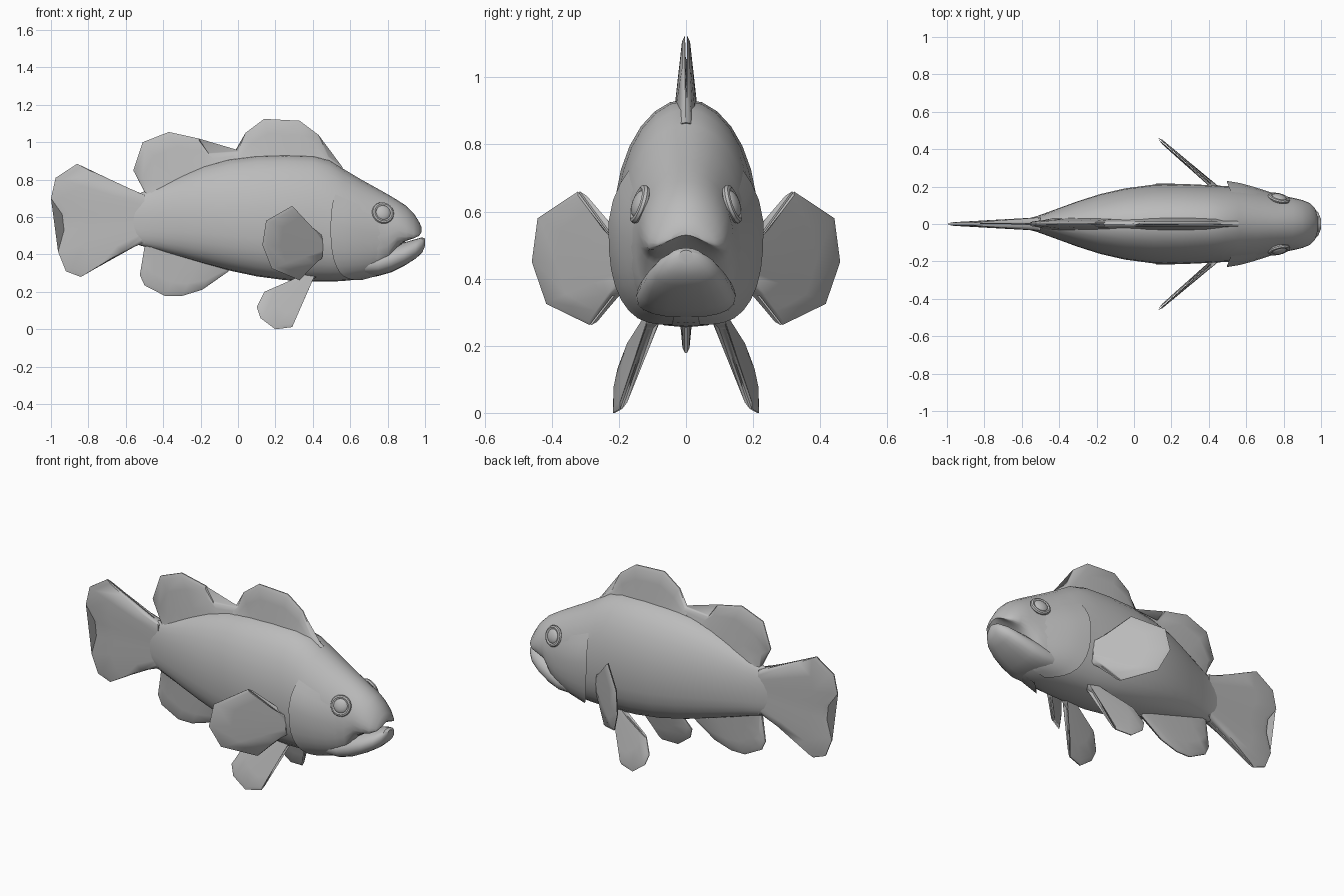
import bpy, bmesh, math
from mathutils import Vector

cube = bpy.data.objects.get("Cube")
if cube:
    bpy.data.objects.remove(cube, do_unlink=True)

grey = bpy.data.materials.new("plain grey")
grey.use_nodes = True
grey.diffuse_color = (0.5, 0.5, 0.5, 1)
grey.node_tree.nodes["Principled BSDF"].inputs["Base Color"].default_value = (0.5, 0.5, 0.5, 1)


def finish(obj, angle=40):
    obj.data.materials.append(grey)
    bpy.ops.object.select_all(action='DESELECT')
    obj.select_set(True)
    bpy.context.view_layer.objects.active = obj
    bpy.ops.object.shade_smooth_by_angle(angle=math.radians(angle))


def loft(name, rows, closed=True, angle=40):
    """Skin equal-length rows of points; closed rows get end caps."""
    bm = bmesh.new()
    vs = [[bm.verts.new(p) for p in r] for r in rows]
    n = len(rows[0])
    for a, b in zip(vs, vs[1:]):
        for i in range(n if closed else n - 1):
            j = (i + 1) % n
            bm.faces.new((a[i], a[j], b[j], b[i]))
    if closed:
        bm.faces.new(vs[0])
        bm.faces.new(vs[-1])
    bmesh.ops.recalc_face_normals(bm, faces=bm.faces)
    mesh = bpy.data.meshes.new(name)
    bm.to_mesh(mesh)
    bm.free()
    obj = bpy.data.objects.new(name, mesh)
    bpy.context.collection.objects.link(obj)
    finish(obj, angle)
    return obj


def section(st, a, k=0.0):
    """Point at angle a on a body station: x, bottom, top, half width, arch."""
    x, zb, zt, w, arch = st
    zc = zb + 0.45 * (zt - zb)
    c, s = math.cos(a), math.sin(a)
    e = 1.0 if s > 0 else 0.78
    y = math.copysign(abs(c) ** e, c)
    z = math.copysign(abs(s) ** e, s) * ((zt - zc) if s > 0 else (zc - zb))
    return Vector((x, y * w * (1 + k), zc + z * (1 + k) - arch * y * y))


def ring(st, n=28):
    return [section(st, 2 * math.pi * i / n) for i in range(n)]


# Body and upper jaw stations
BODY = [
    (-0.60, 0.48, 0.71, 0.022, 0), (-0.52, 0.447, 0.73, 0.042, 0),
    (-0.42, 0.42, 0.77, 0.078, 0), (-0.30, 0.385, 0.825, 0.122, 0),
    (-0.18, 0.35, 0.875, 0.160, 0), (-0.05, 0.315, 0.91, 0.190, 0),
    (0.10, 0.283, 0.93, 0.210, 0), (0.25, 0.263, 0.935, 0.215, 0),
    (0.40, 0.255, 0.93, 0.208, 0), (0.49, 0.255, 0.905, 0.203, 0),
    (0.56, 0.258, 0.86, 0.200, 0), (0.66, 0.268, 0.80, 0.185, 0),
    (0.75, 0.285, 0.75, 0.163, 0), (0.80, 0.32, 0.722, 0.150, 0),
    (0.85, 0.435, 0.692, 0.140, 0.02), (0.90, 0.478, 0.66, 0.128, 0.04),
    (0.94, 0.505, 0.62, 0.112, 0.05), (0.968, 0.522, 0.575, 0.085, 0.04),
    (0.98, 0.53, 0.55, 0.045, 0.02),
]
loft("body", [ring(s) for s in BODY])

JAW = [
    (0.68, 0.285, 0.42, 0.150, 0), (0.75, 0.285, 0.43, 0.148, 0),
    (0.82, 0.305, 0.45, 0.137, 0), (0.89, 0.34, 0.465, 0.120, 0),
    (0.95, 0.378, 0.482, 0.095, 0), (0.985, 0.41, 0.492, 0.062, 0),
    (1.00, 0.445, 0.485, 0.025, 0),
]
loft("lower_jaw", [ring(s, 20) for s in JAW])


def station(x):
    for a, b in zip(BODY, BODY[1:]):
        if a[0] <= x <= b[0]:
            t = (x - a[0]) / (b[0] - a[0])
            return tuple(p + (q - p) * t for p, q in zip(a, b))


# Flared gill covers with a closed rear lip
for side, sign in (("left", 1), ("right", -1)):
    rows = []
    for i in range(13):
        deg = 32 - i * 9.5
        a = math.radians(deg)
        rear = 0.495 + 0.16 * (deg / 80) ** 2
        flare = 0.14 * min(1, (32 - deg) / 25) * max(0.2, math.cos(a))
        row = [section(station(rear + 0.03), a, -0.06)]
        for u in (0, 0.25, 0.5, 0.75, 1):
            x = rear + (0.77 - rear) * u
            row.append(section(station(x), a, flare * (1 - u) - 0.01 * u))
        rows.append([Vector((p.x, p.y * sign, p.z)) for p in row])
    loft(side + "_gill_cover", rows, closed=False)


def fin(name, base, edge, thick, depth=lambda x, z: 0.0, sign=1):
    """Tapered blade from a base line to an outer edge, both (x, z)."""
    rows = []
    for t in (0, 0.35, 0.7, 0.93, 1):
        half = thick[0] + (thick[1] - thick[0]) * t if t < 1 else 0.003
        pts = [(b[0] + (e[0] - b[0]) * t, b[1] + (e[1] - b[1]) * t) for b, e in zip(base, edge)]
        near = [(x, sign * (depth(x, z) - half), z) for x, z in pts]
        far = [(x, sign * (depth(x, z) + half), z) for x, z in pts]
        rows.append(near + far[::-1])
    loft(name, rows, angle=50)


def line(a, b, n):
    return [(a[0] + (b[0] - a[0]) * i / (n - 1), a[1] + (b[1] - a[1]) * i / (n - 1)) for i in range(n)]


# Fins on the centre plane
edge = [(-0.02, 0.945), (0.0, 0.955), (0.04, 1.05), (0.14, 1.125), (0.33, 1.115),
        (0.43, 1.04), (0.485, 0.925), (0.56, 0.865)]
fin("front_dorsal_fin", line((-0.02, 0.87), (0.52, 0.84), 8), edge, (0.04, 0.010))

edge = [(-0.50, 0.735), (-0.56, 0.85), (-0.51, 1.0), (-0.37, 1.055), (-0.21, 1.02),
        (-0.16, 0.943), (0.01, 0.955)]
fin("rear_dorsal_fin", line((-0.47, 0.70), (0.01, 0.87), 7), edge, (0.035, 0.010))

edge = [(-0.50, 0.44), (-0.525, 0.29), (-0.50, 0.235), (-0.39, 0.178), (-0.30, 0.178),
        (-0.19, 0.212), (-0.05, 0.31)]
fin("anal_fin", line((-0.48, 0.48), (-0.05, 0.36), 7), edge, (0.03, 0.009))

edge = [(-0.55, 0.737), (-0.86, 0.885), (-0.975, 0.81), (-1.0, 0.70), (-0.94, 0.615),
        (-0.93, 0.53), (-0.962, 0.415), (-0.92, 0.31), (-0.84, 0.28), (-0.55, 0.448)]
fin("tail_fin", line((-0.50, 0.72), (-0.50, 0.46), 10), edge, (0.036, 0.008))

# Paired fins
PECTORAL = [(0.41, 0.52), (0.29, 0.66), (0.15, 0.58), (0.13, 0.45), (0.18, 0.325),
            (0.33, 0.262), (0.41, 0.35)]
PELVIC = [(0.37, 0.25), (0.29, 0.012), (0.20, 0.0), (0.12, 0.06), (0.10, 0.12),
          (0.14, 0.20), (0.30, 0.265)]
for side, sign in (("left", 1), ("right", -1)):
    fin(side + "_pectoral_fin", line((0.46, 0.50), (0.45, 0.38), 7), PECTORAL, (0.022, 0.012),
        lambda x, z: 0.19 + (0.44 - x) * 0.86, sign)
    fin(side + "_pelvic_fin", line((0.42, 0.28), (0.35, 0.30), 7), PELVIC, (0.02, 0.010),
        lambda x, z: 0.10 + (0.28 - z) * 0.28 + (0.38 - x) * 0.2, sign)

    # Eyeball and raised rim, turned to follow the head
    turn = (math.radians(-90 + 22 * sign) if sign < 0 else math.radians(-68), 0, math.radians(-14 * sign))
    turn = (math.radians(-72 * sign), 0, math.radians(-14 * sign))
    spot = (0.775, sign * 0.138, 0.622)
    bpy.ops.mesh.primitive_uv_sphere_add(segments=20, ring_count=12, radius=0.043, location=spot, rotation=turn)
    eye = bpy.context.object
    eye.name = side + "_eye"
    eye.scale.z = 0.5
    finish(eye)
    bpy.ops.mesh.primitive_torus_add(major_segments=24, minor_segments=8, major_radius=0.048,
                                     minor_radius=0.012, location=spot, rotation=turn)
    rim = bpy.context.object
    rim.name = side + "_eye_rim"
    finish(rim)
